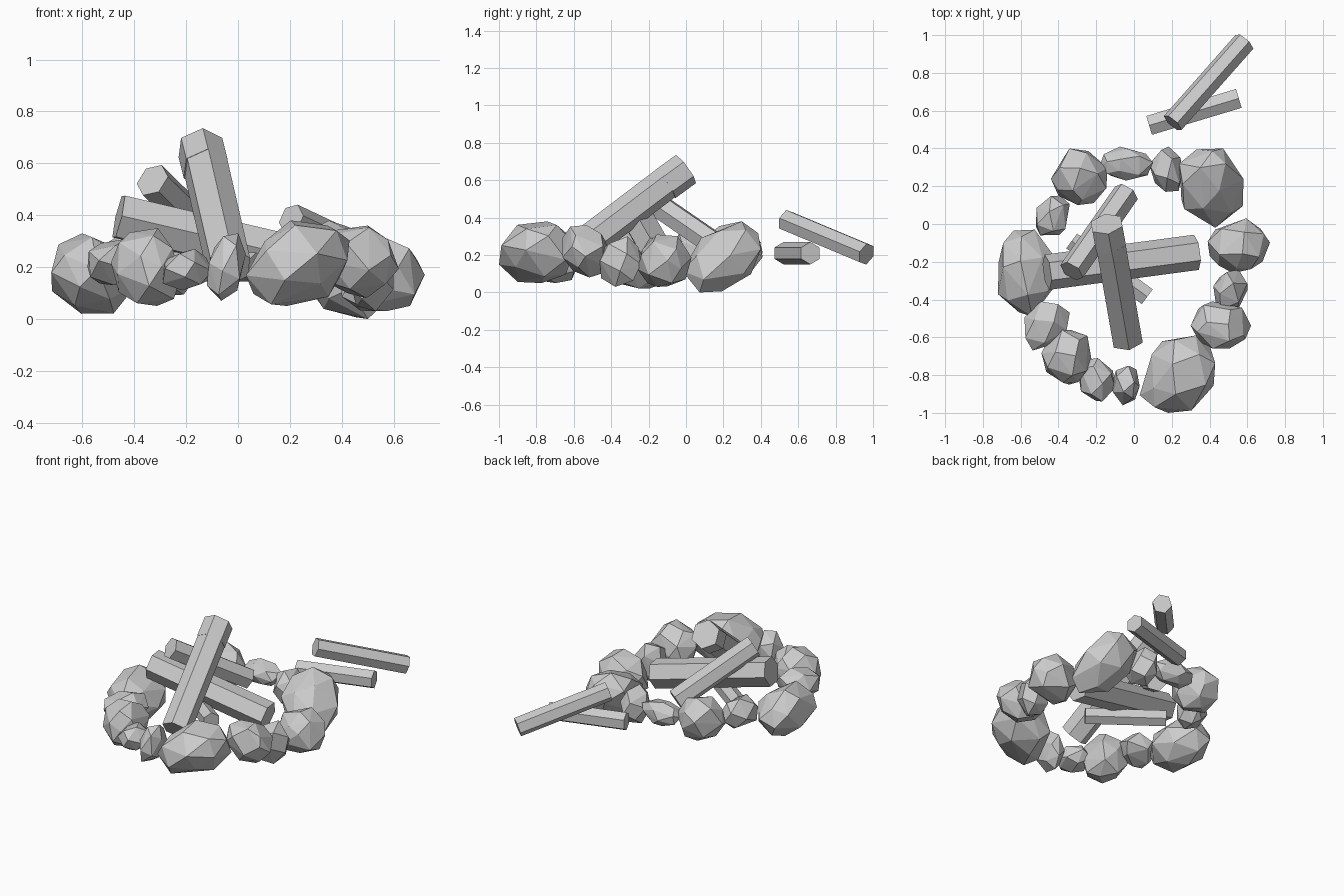
import bpy, bmesh, math, random
from mathutils import Vector, Matrix

if "Cube" in bpy.data.objects:
    bpy.data.objects.remove(bpy.data.objects["Cube"])


def finish(bm, name):
    bmesh.ops.recalc_face_normals(bm, faces=bm.faces)
    me = bpy.data.meshes.new(name)
    bm.to_mesh(me)
    bm.free()
    ob = bpy.data.objects.new(name, me)
    bpy.context.collection.objects.link(ob)
    return ob


def log(name, a, b, r, spin=0.0, sides=6):
    """Straight prism running from point a to point b."""
    a, b = Vector(a), Vector(b)
    d = b - a
    rot = d.to_track_quat('Z', 'Y').to_matrix().to_4x4()
    m = Matrix.Translation((a + b) / 2) @ rot @ Matrix.Rotation(spin, 4, 'Z')
    bm = bmesh.new()
    bmesh.ops.create_cone(bm, cap_ends=True, segments=sides, radius1=r,
                          radius2=r, depth=d.length, matrix=m)
    return finish(bm, name)


def stone(name, x, y, z, angle, stretch, lean, seed, n):
    """Faceted boulder: hull of jittered points, leaned, fitted to the given ranges."""
    rnd = random.Random(seed)
    turn = Matrix.Rotation(math.radians(angle), 3, 'Z')
    pts = []
    for i in range(n):
        h = 1 - 2 * (i + 0.5) / n
        a = i * 2.39996 + rnd.uniform(-0.25, 0.25) + seed
        s = math.sqrt(1 - h * h)
        p = Vector((s * math.cos(a) * stretch, s * math.sin(a), h))
        p = turn @ (p * rnd.uniform(0.92, 1.06))
        p.z += lean[0] * p.x + lean[1] * p.y
        pts.append(p)
    lo = [min(p[k] for p in pts) for k in range(3)]
    hi = [max(p[k] for p in pts) for k in range(3)]
    bm = bmesh.new()
    for p in pts:
        bm.verts.new([r[0] + (r[1] - r[0]) * (p[k] - lo[k]) / (hi[k] - lo[k])
                      for k, r in enumerate((x, y, z))])
    bmesh.ops.convex_hull(bm, input=bm.verts)
    bmesh.ops.delete(bm, geom=[v for v in bm.verts if not v.link_faces], context='VERTS')
    return finish(bm, name)


# Ring of stones: x range, y range, z range, long-axis angle, stretch, lean
stones = [
    ((-.44, -.14), (.10, .40), (.09, .38), 40, 1.0, (0, 0)),
    ((-.18, .10), (.23, .41), (.15, .31), 0, 1.3, (0, 0)),
    ((.08, .26), (.17, .41), (.09, .33), 110, 1.2, (0, 0)),
    ((.24, .58), (-.02, .40), (.00, .38), 115, 1.25, (-.25, .35)),
    ((.39, .72), (-.26, .03), (.03, .31), 0, 1.0, (.1, 0)),
    ((.42, .60), (-.46, -.24), (.03, .30), 70, 1.2, (0, 0)),
    ((.30, .62), (-.66, -.41), (.08, .36), -20, 1.1, (0, -.15)),
    ((.03, .43), (-1.0, -.59), (.05, .38), 40, 1.25, (.2, 0)),
    ((-.12, .03), (-.96, -.75), (.07, .33), 90, 1.1, (.2, 0)),
    ((-.29, -.10), (-.94, -.71), (.11, .27), 110, 1.2, (0, 0)),
    ((-.49, -.22), (-.85, -.56), (.05, .35), 100, 1.0, (0, 0)),
    ((-.58, -.34), (-.67, -.41), (.13, .31), 45, 1.25, (0, 0)),
    ((-.72, -.39), (-.49, -.03), (.02, .33), 105, 1.15, (-.1, 0)),
    ((-.52, -.34), (-.06, .15), (.12, .33), 55, 1.25, (0, 0)),
]
for i, (x, y, z, ang, stretch, lean) in enumerate(stones):
    big = (x[1] - x[0]) > 0.25
    stone(f"stone_{i + 1}", x, y, z, ang, stretch, lean, i + 1, 22 if big else 16)

# Logs stacked in the fire
log("leaning_log", (-.125, -.10, .59), (-.035, -.615, .20), .09)
log("leaning_log_tip", (-.145, .00, .66), (-.125, -.11, .58), .093, 0.0)
log("cross_log", (-.46, -.255, .395), (.33, -.15, .21), .094, 0.5)
log("back_log", (-.33, -.25, .535), (-.04, .165, .25), .07, 0.3)
log("bottom_log", (-.33, -.09, .20), (.07, -.385, .20), .056)

# Spare logs behind the ring
log("spare_log_top", (.205, .535, .385), (.585, .965, .205), .061, 0.3)
log("spare_log_bottom", (.08, .522, .21), (.555, .665, .21), .06)
